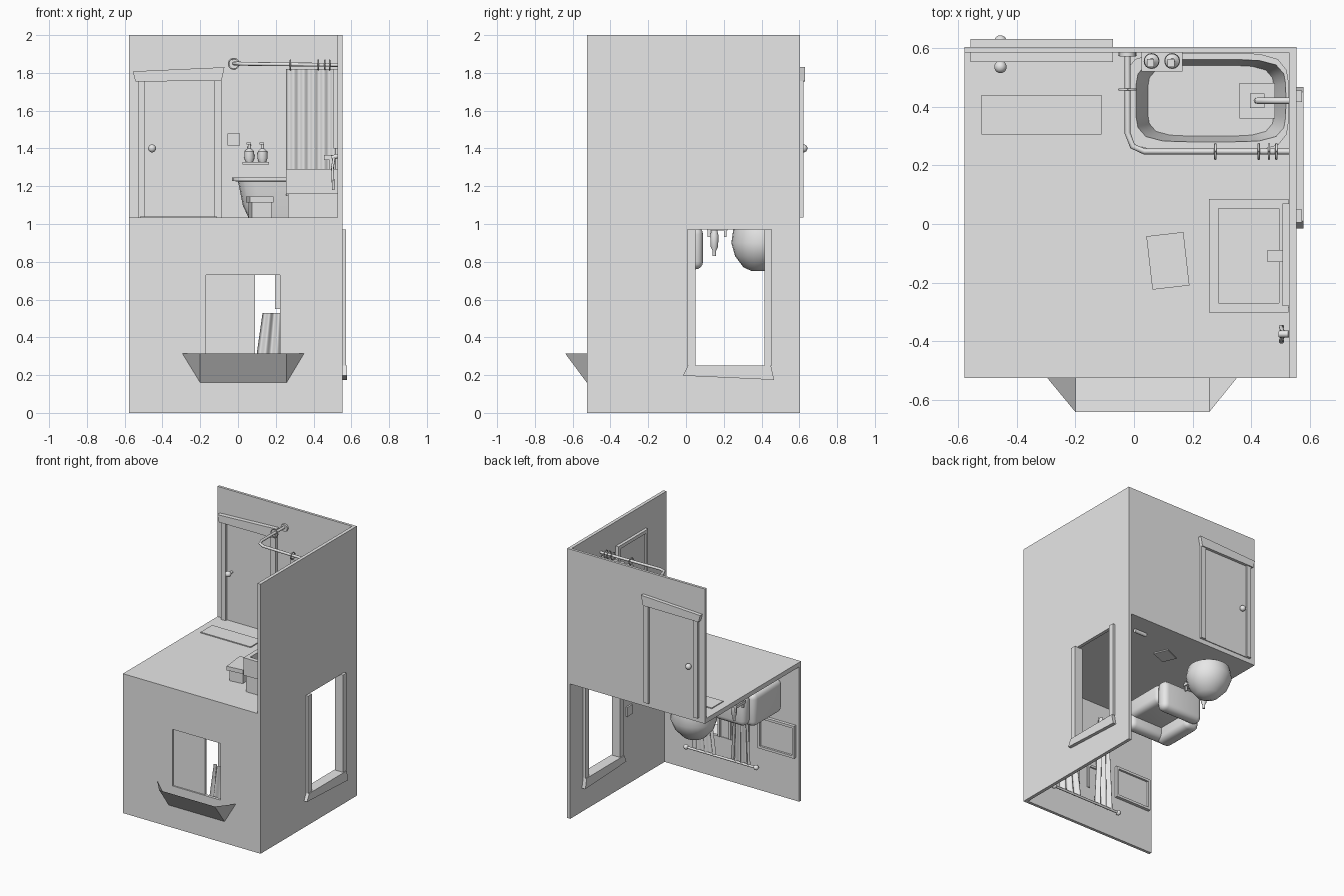
import bpy, bmesh, math
from mathutils import Vector, Matrix

cube = bpy.data.objects.get("Cube")
if cube:
    bpy.data.objects.remove(cube, do_unlink=True)

grey = bpy.data.materials.new("plain_grey")
grey.use_nodes = True
grey.diffuse_color = (0.8, 0.8, 0.8, 1)
grey.node_tree.nodes["Principled BSDF"].inputs["Base Color"].default_value = (0.8, 0.8, 0.8, 1)


def finish(name, bm, smooth=False):
    bmesh.ops.recalc_face_normals(bm, faces=bm.faces)
    me = bpy.data.meshes.new(name)
    bm.to_mesh(me)
    bm.free()
    me.materials.append(grey)
    if smooth:
        for p in me.polygons:
            p.use_smooth = True
        me.set_sharp_from_angle(angle=math.radians(40))
    ob = bpy.data.objects.new(name, me)
    bpy.context.scene.collection.objects.link(ob)
    return ob


def box(name, x, y, z, bevel=0, turn=0):
    bm = bmesh.new()
    bmesh.ops.create_cube(bm, size=1)
    size = Vector((x[1] - x[0], y[1] - y[0], z[1] - z[0]))
    mid = Vector((x[0] + x[1], y[0] + y[1], z[0] + z[1])) / 2
    bmesh.ops.scale(bm, vec=size, verts=bm.verts)
    if bevel:
        bmesh.ops.bevel(bm, geom=bm.edges[:], offset=bevel, segments=4, profile=0.5, affect='EDGES')
    bm.transform(Matrix.Translation(mid) @ Matrix.Rotation(turn, 4, 'Z'))
    return finish(name, bm, bevel > 0)


def prism(name, pts, axis, lo, hi):
    """Extrude a 2D outline (u, z) along x or y."""
    bm = bmesh.new()
    at = lambda u, v, d: (d, u, v) if axis == 'x' else (u, d, v)
    rows = [[bm.verts.new(at(u, v, d)) for u, v in pts] for d in (lo, hi)]
    n = len(pts)
    bm.faces.new(rows[0])
    bm.faces.new(rows[1])
    for i in range(n):
        j = (i + 1) % n
        bm.faces.new((rows[0][i], rows[0][j], rows[1][j], rows[1][i]))
    return finish(name, bm)


def panel(name, axis, u, v, d):
    return prism(name, [(u[0], v[0]), (u[1], v[0]), (u[1], v[1]), (u[0], v[1])], axis, *d)


def frame(name, axis, u, v, d, t):
    """Rectangular border of width t around an opening."""
    panel(name + "_low_rail", axis, u, (v[0], v[0] + t), d)
    panel(name + "_high_rail", axis, u, (v[1] - t, v[1]), d)
    for side, a in (("first", u[0]), ("second", u[1] - t)):
        panel(name + "_" + side + "_stile", axis, (a, a + t), (v[0] + t, v[1] - t), d)


def pierced_wall(name, axis, u, v, hole_u, hole_v, d):
    panel(name + "_below", axis, u, (v[0], hole_v[0]), d)
    panel(name + "_above", axis, u, (hole_v[1], v[1]), d)
    panel(name + "_near", axis, (u[0], hole_u[0]), hole_v, d)
    panel(name + "_far", axis, (hole_u[1], u[1]), hole_v, d)


def loft(name, rings, sides=24, power=2):
    """Skin over stacked superellipse rings (cx, cy, z, rx, ry)."""
    bm = bmesh.new()
    rows = []
    for cx, cy, z, rx, ry in rings:
        row = []
        for k in range(sides):
            c, s = math.cos(k * math.tau / sides), math.sin(k * math.tau / sides)
            f = (abs(c) ** power + abs(s) ** power) ** (-1 / power)
            row.append(bm.verts.new((cx + rx * c * f, cy + ry * s * f, z)))
        rows.append(row)
    for a, b in zip(rows, rows[1:]):
        for k in range(sides):
            j = (k + 1) % sides
            bm.faces.new((a[k], a[j], b[j], b[k]))
    bm.faces.new(rows[0])
    bm.faces.new(rows[-1])
    return finish(name, bm, True)


def turned(name, x, y, profile):
    return loft(name, [(x, y, z, r, r) for z, r in profile], 16)


def ball(name, pos, r, squash=1):
    bm = bmesh.new()
    bmesh.ops.create_uvsphere(bm, u_segments=20, v_segments=12, radius=r)
    bmesh.ops.scale(bm, vec=(1, 1, squash), verts=bm.verts)
    bmesh.ops.translate(bm, vec=pos, verts=bm.verts)
    return finish(name, bm, True)


def tube(name, pts, r):
    cu = bpy.data.curves.new(name, 'CURVE')
    cu.dimensions = '3D'
    cu.bevel_depth = r
    cu.bevel_resolution = 2
    cu.use_fill_caps = True
    sp = cu.splines.new('POLY')
    sp.points.add(len(pts) - 1)
    for p, co in zip(sp.points, pts):
        p.co = (*co, 1)
    cu.materials.append(grey)
    ob = bpy.data.objects.new(name, cu)
    bpy.context.scene.collection.objects.link(ob)


def drape(name, x_low, x_high, z, y, folds, depth):
    """Wavy cloth whose x range changes from bottom to top."""
    bm = bmesh.new()
    n, m = 40, 8
    grid = []
    for j in range(m + 1):
        t = j / m
        a, b = (x_low[i] * (1 - t) + x_high[i] * t for i in (0, 1))
        grid.append([bm.verts.new((a + (b - a) * i / n, y + depth * math.sin(i / n * folds * math.tau),
                                   z[0] + (z[1] - z[0]) * t)) for i in range(n + 1)])
    for j in range(m):
        for i in range(n):
            bm.faces.new((grid[j][i], grid[j][i + 1], grid[j + 1][i + 1], grid[j + 1][i]))
    return finish(name, bm, True)


# Shell: shared slab, tall side wall, upper back wall, lower front wall
LEFT, RIGHT, FRONT, BACK, FLOOR = -0.577, 0.553, -0.525, 0.603, 1.034
box("floor_slab", (LEFT, 0.53), (FRONT, BACK), (1.0, FLOOR))
panel("back_wall", 'y', (LEFT, 0.53), (1.0, 2), (0.584, BACK))
pierced_wall("side_wall", 'x', (FRONT, BACK), (0, 2), (0.05, 0.415), (0.25, 0.97), (0.528, RIGHT))
pierced_wall("front_wall", 'y', (LEFT, 0.53), (0, 1.0), (-0.17, 0.222), (0.31, 0.73), (FRONT, -0.503))

# Upper door
for name, u in (("left", (-0.53, -0.495)), ("right", (-0.125, -0.085))):
    panel("door_trim_" + name, 'y', u, (FLOOR, 1.757), (0.56, 0.622))
prism("door_header", [(-0.543, 1.755), (-0.087, 1.757), (-0.072, 1.83), (-0.557, 1.808)], 'y', 0.552, 0.63)
panel("door_leaf", 'y', (-0.495, -0.125), (FLOOR, 1.757), (0.578, 0.609))
for y in (0.535, 0.622):
    ball("door_knob", (-0.455, y, 1.4), 0.021)
tube("knob_spindle", [(-0.455, 0.535, 1.4), (-0.455, 0.622, 1.4)], 0.009)

# Lower inverted doorway
for name, u in (("near", (0.005, 0.05)), ("far", (0.415, 0.455))):
    panel("doorway_trim_" + name, 'x', u, (0.25, 0.972), (0.505, 0.572))
prism("doorway_header", [(-0.016, 0.197), (0.466, 0.175), (0.45, 0.25), (0.01, 0.25)], 'x', 0.5, 0.578)

# Bathtub
loft("bathtub", [(0.27, 0.42, FLOOR, 0.215, 0.12), (0.265, 0.42, 1.1, 0.24, 0.135),
                 (0.262, 0.42, 1.225, 0.262, 0.155), (0.247, 0.415, 1.228, 0.28, 0.168),
                 (0.247, 0.415, 1.245, 0.28, 0.168), (0.262, 0.42, 1.245, 0.255, 0.14),
                 (0.262, 0.42, 1.15, 0.23, 0.13), (0.262, 0.42, 1.07, 0.215, 0.12)], 32, 5)

# Shower rail, rings, curtain and square head
tube("shower_rail", [(-0.022, 0.585, 1.85), (-0.022, 0.31, 1.85), (-0.005, 0.265, 1.85),
                     (0.035, 0.247, 1.848), (0.53, 0.247, 1.842)], 0.01)
tube("rail_flange", [(-0.022, 0.57, 1.845), (-0.022, 0.585, 1.845)], 0.028)
for x in (0.277, 0.425, 0.46, 0.485):
    tube("curtain_ring", [(x, 0.247 + 0.025 * math.sin(a * math.tau / 12), 1.842 + 0.025 * math.cos(a * math.tau / 12))
                          for a in range(13)], 0.004)
tube("spare_ring", [(-0.022 + 0.028 * math.sin(a * math.tau / 12), 0.458, 1.848 + 0.028 * math.cos(a * math.tau / 12))
                    for a in range(13)], 0.004)
drape("shower_curtain", (0.255, 0.52), (0.255, 0.52), (1.15, 1.82), 0.247, 5, 0.008)
box("shower_head", (0.36, 0.48), (0.36, 0.48), (1.73, 1.745))
box("shower_head_boss", (0.395, 0.445), (0.395, 0.445), (1.745, 1.765))
tube("shower_arm", [(0.42, 0.42, 1.765), (0.42, 0.42, 1.79), (0.53, 0.42, 1.79)], 0.011)

# Shelf with pump bottles, and the wall plate
box("bottle_shelf", (0.025, 0.165), (0.52, 0.585), (1.315, 1.328))
for x in (0.06, 0.13):
    turned("pump_bottle", x, 0.555, [(1.328, 0.02), (1.35, 0.027), (1.385, 0.025), (1.4, 0.009), (1.43, 0.007)])
    box("pump_nozzle", (x - 0.016, x + 0.008), (0.535, 0.562), (1.422, 1.432))
frame("switch_surround", 'y', (-0.055, 0.01), (1.415, 1.48), (0.572, 0.584), 0.009)
panel("switch_plate", 'y', (-0.046, 0.001), (1.424, 1.471), (0.578, 0.584))

# Washstand with sunken basin, tap, mirror and wall holder
box("washstand_body", (0.265, 0.528), (-0.285, 0.07), (FLOOR, 1.2))
bm = bmesh.new()
bmesh.ops.create_cube(bm, size=1, matrix=Matrix.Translation((0.391, -0.108, 1.225)) @ Matrix.Diagonal((0.272, 0.386, 0.13, 1)))
top = max(bm.faces, key=lambda f: f.calc_center_median().z)
bmesh.ops.inset_region(bm, faces=[top], thickness=0.046)
sunk = bmesh.ops.extrude_face_region(bm, geom=[top])["geom"]
bmesh.ops.delete(bm, geom=[top], context='FACES_ONLY')
low = [v for v in sunk if isinstance(v, bmesh.types.BMVert)]
bmesh.ops.translate(bm, vec=(0, 0, -0.09), verts=low)
finish("washstand_basin", bm)
box("tap_spout", (0.455, 0.508), (-0.13, -0.088), (1.34, 1.365))
box("tap_column", (0.485, 0.508), (-0.125, -0.093), (1.28, 1.345))
frame("mirror_frame", 'x', (-0.28, 0.07), (1.4, 1.82), (0.506, 0.528), 0.025)
panel("mirror_pane", 'x', (-0.26, 0.05), (1.42, 1.8), (0.518, 0.528))
tube("holder_arm", [(0.528, -0.375, 1.36), (0.495, -0.375, 1.35)], 0.012)
for y in (-0.4, -0.375, -0.35):
    tube("holder_hook", [(0.51, -0.375, 1.36), (0.5, y, 1.3), (0.505, y, 1.18)], 0.007)

# Stool and rug
tilt = math.radians(6.5)
box("stool_seat", (0.052, 0.179), (-0.217, -0.034), (1.115, 1.145), turn=tilt)
box("stool_base", (0.064, 0.168), (-0.2, -0.05), (FLOOR, 1.115), turn=tilt)
box("bath_rug", (-0.52, -0.11), (0.305, 0.44), (FLOOR, 1.041))

# Inverted awning: open sloping trough
bm = bmesh.new()
wl, wr, ol, orr, bl, br = [bm.verts.new(c) for c in (
    (-0.295, FRONT, 0.315), (0.35, FRONT, 0.315), (-0.2, -0.64, 0.315),
    (0.257, -0.64, 0.315), (-0.2, FRONT, 0.16), (0.257, FRONT, 0.16))]
for f in ((ol, orr, br, bl), (wl, ol, bl), (orr, wr, br)):
    bm.faces.new(f)
finish("awning", bm)

# Front window sash, inner curtains and their rod
panel("window_pane", 'y', (-0.17, 0.09), (0.31, 0.73), (-0.515, -0.508))
for x in (-0.17, -0.105, -0.02, 0.07):
    panel("window_bar", 'y', (x, x + 0.018), (0.31, 0.73), (-0.508, -0.495))
panel("window_cross_bar", 'y', (-0.17, 0.09), (0.478, 0.494), (-0.508, -0.496))
panel("window_stop", 'y', (0.195, 0.222), (0.55, 0.73), (-0.515, -0.503))
tube("curtain_rod", [(-0.25, -0.465, 0.18), (0.325, -0.465, 0.18)], 0.009)
for x in (-0.25, 0.325):
    ball("rod_finial", (x, -0.465, 0.18), 0.018)
drape("gathered_curtain", (0.08, 0.28), (0.13, 0.28), (0.18, 0.53), -0.47, 3, 0.012)
drape("hanging_curtain", (-0.2, -0.04), (-0.16, -0.08), (0.18, 0.88), -0.47, 3, 0.014)

# Inverted furniture fixed to the underside of the slab
loft("bean_bag", [(-0.34, 0.395, 1.0, 0.1, 0.1), (-0.34, 0.395, 0.97, 0.145, 0.145), (-0.34, 0.395, 0.9, 0.16, 0.155),
                  (-0.34, 0.39, 0.83, 0.135, 0.13), (-0.34, 0.385, 0.77, 0.08, 0.08), (-0.34, 0.38, 0.75, 0.03, 0.03)])
box("armchair_seat", (-0.55, -0.2), (-0.33, 0.02), (0.84, 0.985), 0.04)
box("armchair_back", (-0.574, -0.46), (-0.32, 0.02), (0.74, 0.985), 0.04)
for y in (-0.345, 0.0):
    box("armchair_arm", (-0.54, -0.2), (y, y + 0.09), (0.76, 0.985), 0.04)
box("side_table_top", (-0.57, -0.35), (0.11, 0.22), (0.965, 0.985))
for x in (-0.56, -0.37):
    for y in (0.115, 0.2):
        box("side_table_leg", (x, x + 0.015), (y, y + 0.015), (0.93, 1.0))
turned("bottle", -0.5, 0.15, [(0.97, 0.014), (0.94, 0.022), (0.88, 0.02), (0.86, 0.01), (0.83, 0.009)])
box("floor_hatch", (-0.08, 0.05), (0.26, 0.37), (0.992, 1.0), turn=0.4)
tube("roll", [(0.28, 0.46, 0.985), (0.38, 0.46, 0.985)], 0.014)

# Wall picture and switch in the lower room
frame("picture_frame", 'y', (-0.55, -0.25), (0.32, 0.56), (-0.503, -0.48), 0.018)
panel("picture_panel", 'y', (-0.535, -0.265), (0.335, 0.545), (-0.503, -0.495))
panel("light_switch", 'x', (-0.11, -0.05), (0.51, 0.58), (0.516, 0.528))
